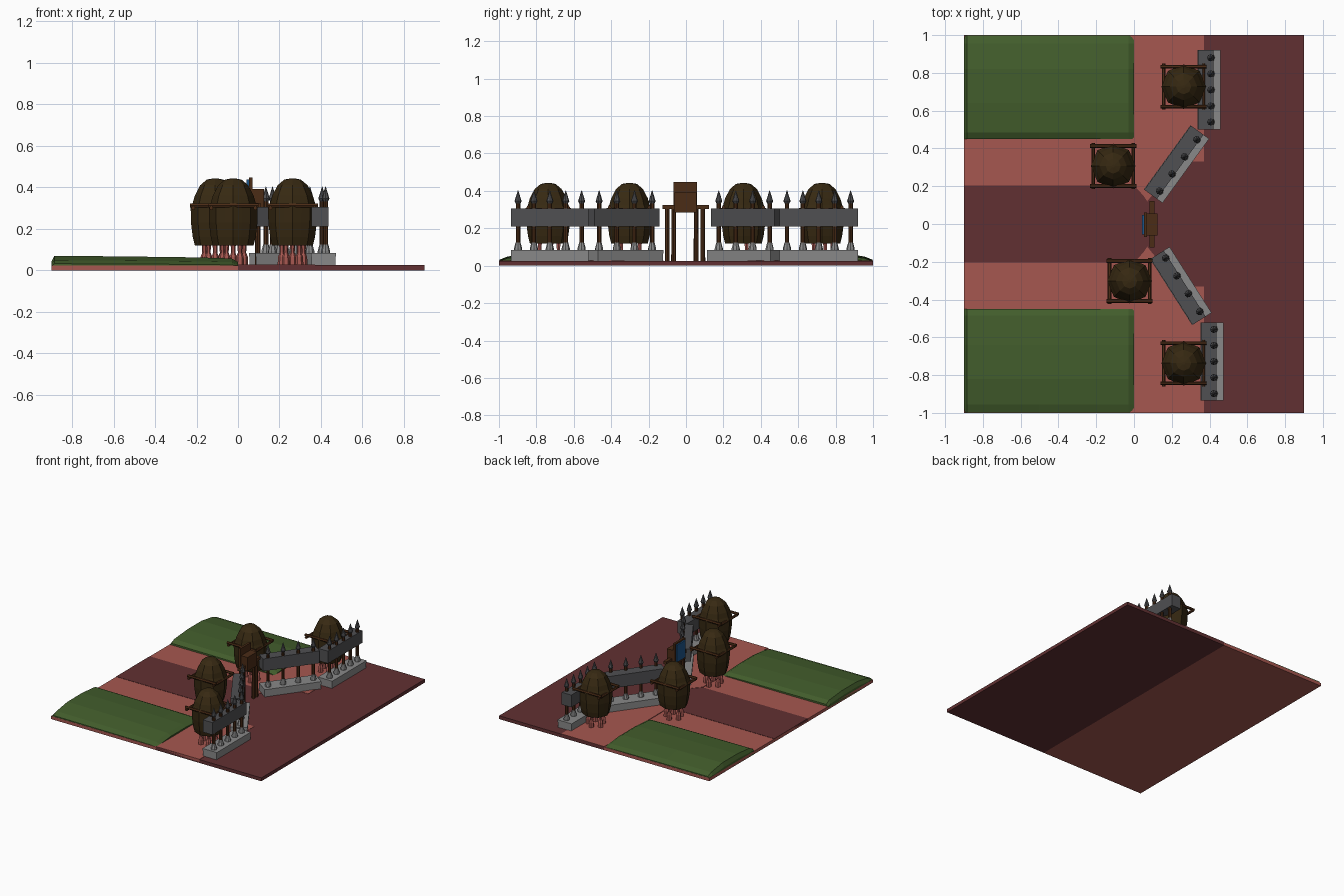
import bpy, bmesh, math
from mathutils import Matrix, Vector

if "Cube" in bpy.data.objects:
    bpy.data.objects.remove(bpy.data.objects["Cube"])


def material(name, rgb):
    m = bpy.data.materials.new(name)
    m.diffuse_color = (*rgb, 1)
    m.use_nodes = True
    m.node_tree.nodes["Principled BSDF"].inputs["Base Color"].default_value = m.diffuse_color
    return m


DARK = material("dark_paving", (0.12, 0.03, 0.032))
BRICK = material("light_brick", (0.38, 0.095, 0.08))
GRASS = material("grass", (0.055, 0.11, 0.025))
STONE = material("stone", (0.25, 0.25, 0.25))
IRON = material("iron", (0.08, 0.08, 0.085))
CROWN = material("dark_shell", (0.038, 0.022, 0.006))
WOOD = material("wood", (0.07, 0.025, 0.008))
BLUE = material("blue", (0.012, 0.09, 0.25))


def finish(bm, name, mat, m=None):
    if m is not None:
        bm.transform(m)
    bmesh.ops.recalc_face_normals(bm, faces=bm.faces)
    me = bpy.data.meshes.new(name)
    bm.to_mesh(me)
    bm.free()
    me.materials.append(mat)
    ob = bpy.data.objects.new(name, me)
    bpy.context.collection.objects.link(ob)
    return ob


def box(name, x, y, z, mat, m=None):
    bm = bmesh.new()
    bmesh.ops.create_cube(bm, size=1)
    for v in bm.verts:
        v.co = Vector([(a + b) / 2 + c * (b - a) for (a, b), c in zip((x, y, z), v.co)])
    return finish(bm, name, mat, m)


def prism(name, pts, z0, z1, mat):
    bm = bmesh.new()
    f = bm.faces.new([bm.verts.new((x, y, z0)) for x, y in pts])
    r = bmesh.ops.extrude_face_region(bm, geom=[f])
    for v in r["geom"]:
        if isinstance(v, bmesh.types.BMVert):
            v.co.z = z1
    return finish(bm, name, mat)


def lathe(name, profile, sides, mat, m=None, lobe=1.0):
    # rings of (radius, z); every second point scaled by lobe
    bm = bmesh.new()
    rings = []
    for r, z in profile:
        rings.append([bm.verts.new((r * k * math.cos(a), r * k * math.sin(a), z))
                      for i in range(sides)
                      for a, k in [(2 * math.pi * i / sides, lobe if i % 2 else 1)]])
    for a, b in zip(rings, rings[1:]):
        for i in range(sides):
            j = (i + 1) % sides
            bm.faces.new((a[i], a[j], b[j], b[i]))
    bm.faces.new(rings[0])
    bm.faces.new(rings[-1])
    return finish(bm, name, mat, m)


def T(x, y, z=0):
    return Matrix.Translation((x, y, z))


TOP = 0.026

# ground: dark plaza and lighter brick half with a dark path
box("plaza", (0, 0.9), (-1, 1), (0, TOP), DARK)
box("brick_ground", (-0.9, 0), (-1, 1), (0, 0.024), BRICK)
box("path", (-0.9, 0.01), (-0.205, 0.205), (0.01, TOP), DARK)

for s, tag in ((1, "back"), (-1, "front")):
    # brick strip behind the fence
    prism("brick_strip_" + tag,
          [(x, y * s) for x, y in ((0, 1), (0.37, 1), (0.37, 0.33), (0.24, 0.33),
                                   (0.07, 0.12), (0.05, 0.15), (0, 0.205))],
          0.01, TOP + 0.002, BRICK)

    # raised grass bed lofted along x
    section = [(0.448, 0), (0.45, 0.035), (0.485, 0.053), (0.64, 0.066),
               (0.82, 0.066), (0.955, 0.046), (0.998, 0.03), (1.0, 0)]
    bm = bmesh.new()
    rows = []
    for x, k in ((-0.9, 0.62), (-0.885, 1.06), (-0.5, 1.0), (-0.2, 0.94), (-0.03, 0.86), (0, 0.6)):
        rows.append([bm.verts.new((x, y * s, z * k)) for y, z in section])
    for a, b in zip(rows, rows[1:]):
        for i in range(len(section) - 1):
            bm.faces.new((a[i], a[i + 1], b[i + 1], b[i]))
    bm.faces.new(rows[0])
    bm.faces.new(rows[-1])
    finish(bm, "grass_bed_" + tag, GRASS)


# fence section: stone base, posts with feet and spear tips, iron board
def fence(tag, x, y, angle, length, count, step):
    m = T(x, y) @ Matrix.Rotation(math.radians(angle), 4, "Z")
    h = length / 2
    box("fence_base_" + tag, (-0.058, 0.058), (-h, h), (0.02, 0.068), STONE, m)
    box("fence_base_cap_" + tag, (-0.061, 0.061), (-h, h), (0.066, 0.083), STONE, m)
    box("fence_board_" + tag, (-0.058, 0.024), (-h, h), (0.21, 0.305), IRON, m)
    for i in range(count):
        p = m @ T(0.01, (i - (count - 1) / 2) * step)
        lathe("fence_post_" + tag, [(0.012, 0.08), (0.012, 0.345)], 8, WOOD, p)
        lathe("fence_post_foot_" + tag, [(0.022, 0.082), (0.022, 0.092), (0.013, 0.125)], 8, STONE, p)
        lathe("fence_spear_" + tag, [(0.011, 0.33), (0.019, 0.345), (0.001, 0.403)], 8, IRON, p)


fence("back", 0.396, 0.71, 0, 0.42, 5, 0.085)
fence("back_diagonal", 0.225, 0.317, -36, 0.42, 4, 0.112)
fence("front_diagonal", 0.248, -0.328, 32.5, 0.414, 4, 0.112)
fence("front", 0.412, -0.728, 0, 0.415, 5, 0.085)


# lobed shell on short legs, held by a square frame of rods
def planter(tag, x, y):
    m = T(x, y)
    lathe("shell_" + tag,
          [(0.098, 0.12), (0.108, 0.16), (0.117, 0.23), (0.118, 0.305), (0.108, 0.325),
           (0.098, 0.36), (0.072, 0.41), (0.04, 0.437), (0.008, 0.443)],
          16, CROWN, m, 0.93)
    for i in range(5):
        a = 2 * math.pi * (i + 0.25) / 5
        lathe("leg_" + tag, [(0.02, 0.02), (0.018, 0.065), (0.01, 0.085), (0.013, 0.13)],
              6, BRICK, m @ T(0.055 * math.cos(a), 0.055 * math.sin(a)))
    for k in range(4):
        r = m @ Matrix.Rotation(k * math.pi / 2, 4, "Z") @ T(0.106, 0, 0.3 + 0.012 * (k % 2))
        lathe("frame_rod_" + tag, [(0.01, -0.122), (0.01, 0.122)], 6, WOOD,
              r @ Matrix.Rotation(math.pi / 2, 4, "X"))


for n, (x, y) in enumerate(((0.263, 0.727), (-0.11, 0.307), (-0.023, -0.302), (0.263, -0.737))):
    planter(str(n + 1), x, y)

# gate sign stand: posts, crossbar, box and blue panel
for y in (-0.1, -0.066, 0.054, 0.09):
    lathe("gate_post", [(0.013, 0.02), (0.012, 0.31)], 8, WOOD, T(0.095, y))
box("gate_crossbar", (0.083, 0.108), (-0.125, 0.122), (0.303, 0.325), WOOD)
box("sign_box", (0.068, 0.125), (-0.062, 0.055), (0.285, 0.392), WOOD)
box("sign_back", (0.053, 0.07), (-0.068, 0.06), (0.285, 0.448), WOOD)
box("sign_panel", (0.042, 0.054), (-0.056, 0.048), (0.305, 0.437), BLUE)
